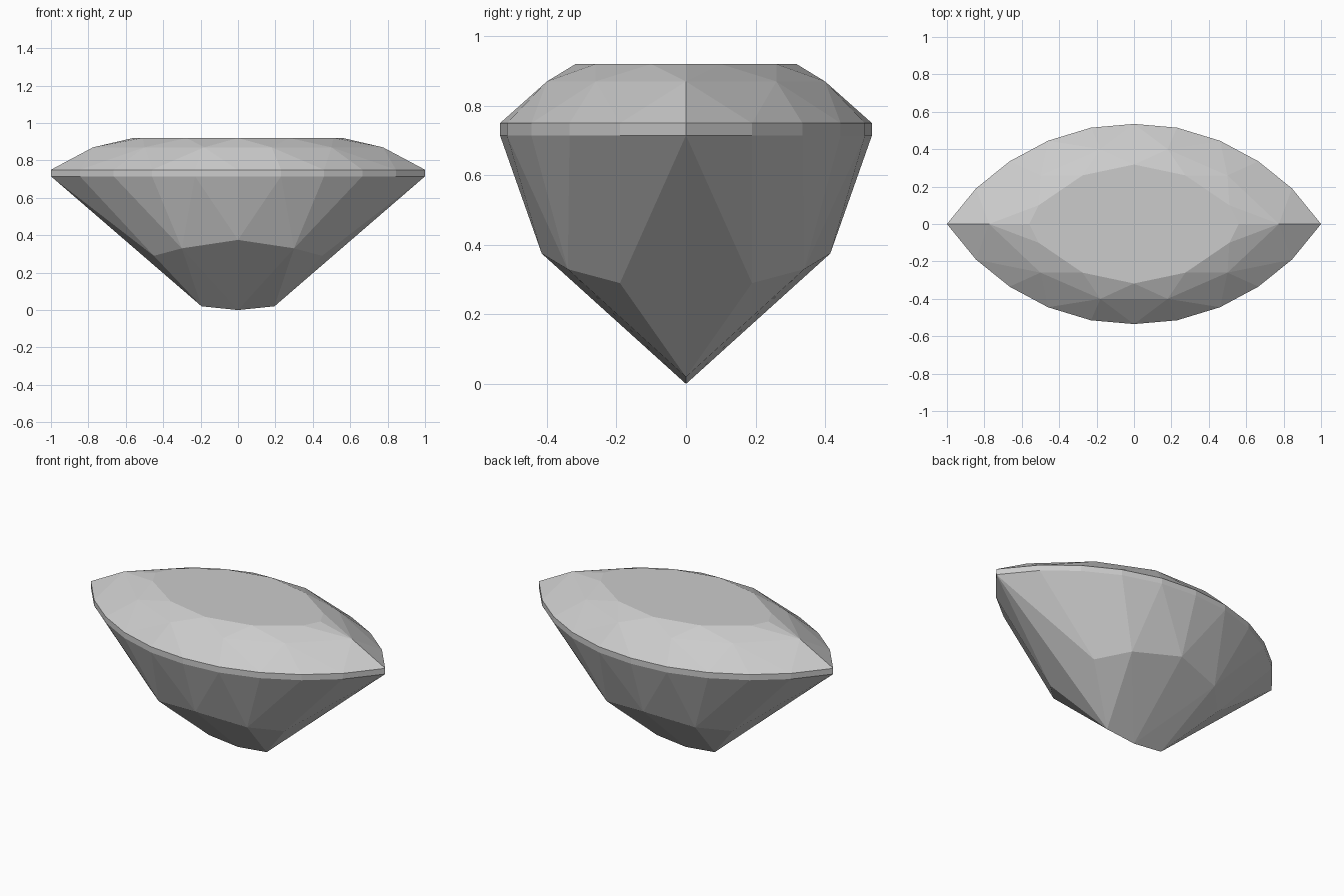
import bpy
import bmesh
from math import radians

cube = bpy.data.objects.get("Cube")
if cube:
    bpy.data.objects.remove(cube, do_unlink=True)

# Quarter outline of the girdle, shared by its two edges
GIRDLE = [(1, 0), (0.845, 0.19), (0.665, 0.335), (0.46, 0.445), (0.23, 0.515), (0, 0.535)]
TABLE = [(0.56, 0), (0.51, 0.1), (0.275, 0.26), (0, 0.318)]
CROWN = [(0.775, 0), (0.5, 0.26), (0.18, 0.4)]
PAVILION = [(0, 0.415, 0.375), (0.3, 0.34, 0.33), (0.45, 0.19, 0.29)]
CULET = [(0.195, 0, 0.02), (0, 0, 0)]


def at_height(outline, z):
    return [(x, y, z) for x, y in outline]


quarter = (at_height(TABLE, 0.92) + at_height(CROWN, 0.87) + at_height(GIRDLE, 0.75)
           + at_height(GIRDLE, 0.715) + PAVILION + CULET)

# Mirror the quarter into all four corners and wrap it in flat facets
points = sorted({(x * sx, y * sy, z) for x, y, z in quarter for sx in (1, -1) for sy in (1, -1)})
bm = bmesh.new()
for p in points:
    bm.verts.new(p)
bmesh.ops.convex_hull(bm, input=bm.verts[:])
bmesh.ops.dissolve_limit(bm, angle_limit=radians(1), verts=bm.verts[:], edges=bm.edges[:])
bmesh.ops.recalc_face_normals(bm, faces=bm.faces[:])

mesh = bpy.data.meshes.new("marquise_gem")
bm.to_mesh(mesh)
bm.free()
gem = bpy.data.objects.new("marquise_gem", mesh)
bpy.context.collection.objects.link(gem)

# Plain grey stone
grey = bpy.data.materials.new("stone_grey")
grey.use_nodes = True
colour = (0.6, 0.6, 0.6, 1)
grey.diffuse_color = colour
grey.node_tree.nodes["Principled BSDF"].inputs["Base Color"].default_value = colour
mesh.materials.append(grey)
